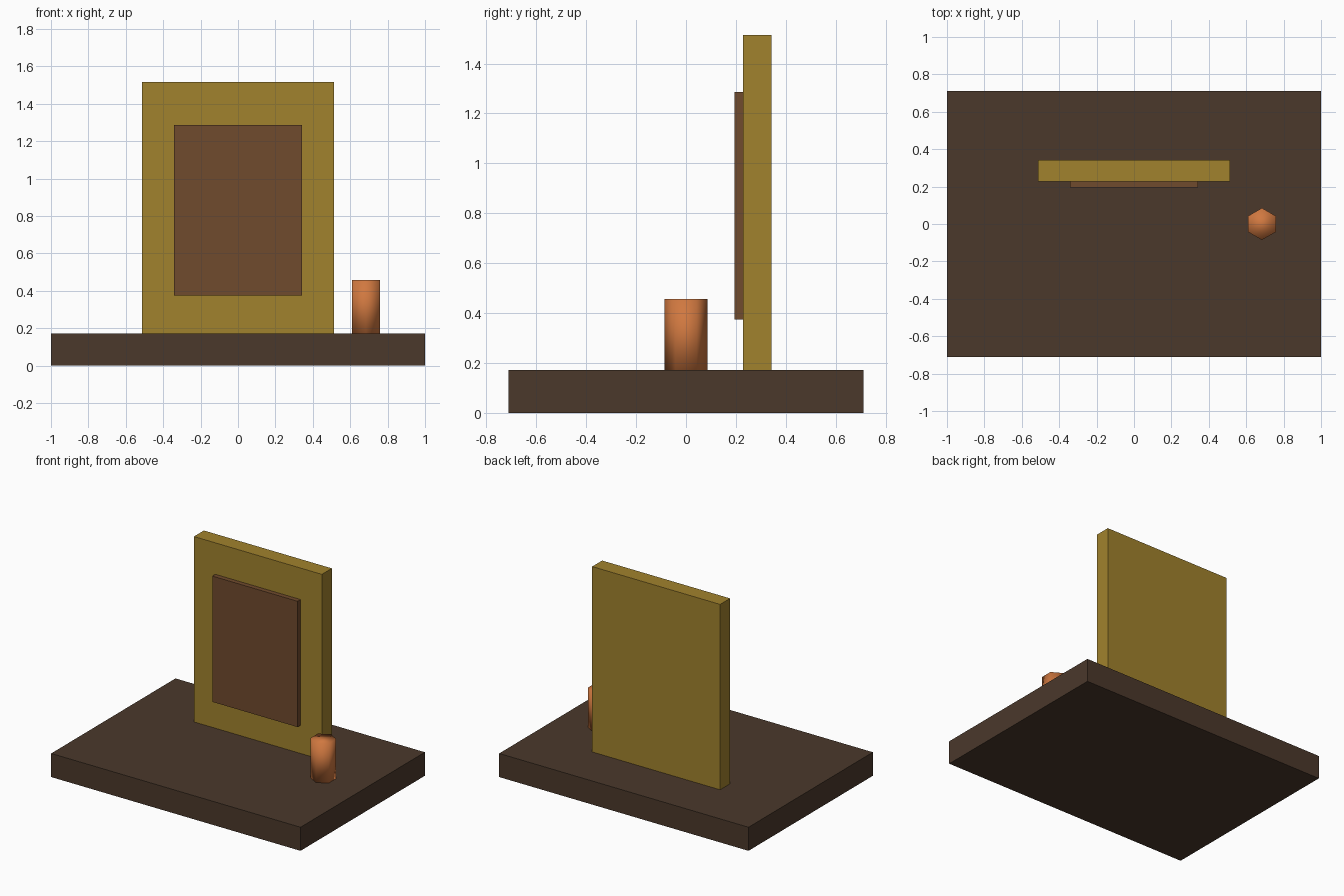
import bpy

cube = bpy.data.objects.get("Cube")
if cube:
    bpy.data.objects.remove(cube, do_unlink=True)


def material(name, rgb):
    mat = bpy.data.materials.new(name)
    mat.use_nodes = True
    color = (*rgb, 1.0)
    mat.diffuse_color = color
    mat.node_tree.nodes["Principled BSDF"].inputs["Base Color"].default_value = color
    return mat


def box(name, low, high, mat):
    """Box spanning two opposite corners."""
    center = [(a + b) / 2 for a, b in zip(low, high)]
    bpy.ops.mesh.primitive_cube_add(size=1, location=center)
    obj = bpy.context.object
    obj.name = name
    obj.scale = [b - a for a, b in zip(low, high)]
    bpy.ops.object.transform_apply(location=False, rotation=False, scale=True)
    obj.data.materials.append(mat)
    return obj


dark_wood = material("dark brown", (0.070, 0.040, 0.024))
gold = material("old gold", (0.356, 0.223, 0.026))
brown = material("reddish brown", (0.162, 0.069, 0.026))
copper = material("copper orange", (0.631, 0.188, 0.051))

BASE_TOP = 0.171

# Base slab
box("base", (-1, -0.712, 0), (1, 0.712, BASE_TOP), dark_wood)

# Upright board with a raised panel on its front
box("upright_board", (-0.513, 0.228, BASE_TOP), (0.513, 0.342, 1.515), gold)
box("front_panel", (-0.342, 0.194, 0.375), (0.342, 0.228, 1.287), brown)

# Smooth-shaded six-sided post standing beside the board
height = 0.286
bpy.ops.mesh.primitive_cylinder_add(
    vertices=6, radius=0.0855, depth=height,
    location=(0.684, 0, BASE_TOP + height / 2))
post = bpy.context.object
post.name = "side_post"
post.data.materials.append(copper)
bpy.ops.object.shade_smooth()
